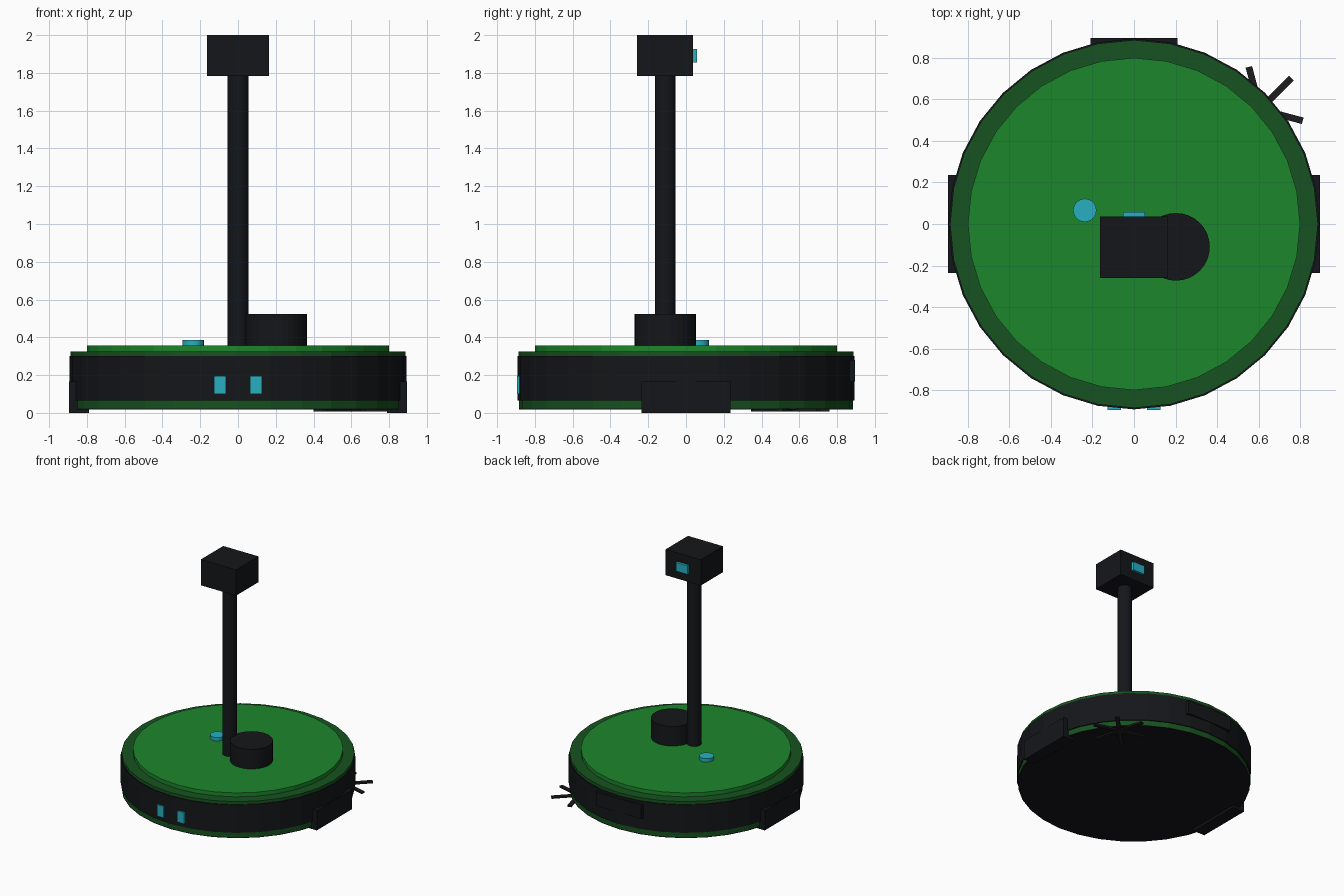
import bpy, math

if "Cube" in bpy.data.objects:
    bpy.data.objects.remove(bpy.data.objects["Cube"])


def material(name, rgb):
    m = bpy.data.materials.new(name)
    m.diffuse_color = (*rgb, 1)
    m.use_nodes = True
    m.node_tree.nodes["Principled BSDF"].inputs["Base Color"].default_value = m.diffuse_color
    return m


GREEN = material("green", (0.012, 0.24, 0.025))
DARK_GREEN = material("dark_green", (0.008, 0.084, 0.014))
BLACK = material("black", (0.007, 0.008, 0.01))
GREY = material("charcoal", (0.012, 0.012, 0.014))
CYAN = material("cyan", (0.02, 0.43, 0.53))


def disc(name, mat, r, z0, z1, x=0, y=0, sides=32):
    bpy.ops.mesh.primitive_cylinder_add(vertices=sides, radius=r, depth=z1 - z0,
                                        location=(x, y, (z0 + z1) / 2))
    o = bpy.context.object
    o.name = name
    o.data.materials.append(mat)
    return o


def box(name, mat, xs, ys, zs, angle=0):
    bounds = (xs, ys, zs)
    bpy.ops.mesh.primitive_cube_add(size=1, location=[sum(b) / 2 for b in bounds])
    o = bpy.context.object
    o.name = name
    o.scale = [b[1] - b[0] for b in bounds]
    o.rotation_euler.z = angle
    o.data.materials.append(mat)
    return o


# Round body, stacked from the underside up
disc("base_plate", BLACK, 0.885, 0.018, 0.024)
disc("lower_rim", DARK_GREEN, 0.885, 0.024, 0.066)
disc("bumper_band", BLACK, 0.893, 0.066, 0.30)
disc("upper_rim", DARK_GREEN, 0.886, 0.30, 0.325)
disc("top_deck", GREEN, 0.80, 0.325, 0.358)

# Deck parts
disc("deck_button", CYAN, 0.056, 0.358, 0.387, -0.237, 0.066, 24)
disc("sensor_turret", BLACK, 0.163, 0.358, 0.523, 0.202, -0.11)
disc("mast", BLACK, 0.055, 0.358, 1.785, 0, -0.11, 24)

# Camera head, with its lens facing the back
box("camera_head", BLACK, (-0.163, 0.163), (-0.259, 0.037), (1.783, 2.0))
box("camera_lens", CYAN, (-0.054, 0.054), (0.03, 0.058), (1.855, 1.927))

# Mirrored wheels and front lights
for side, s in (("left", -1), ("right", 1)):
    box(side + "_wheel", BLACK, sorted((s * 0.79, s * 0.896)), (-0.235, 0.235), (0, 0.165))
    box(side + "_front_light", CYAN, sorted((s * 0.063, s * 0.127)), (-0.895, -0.86), (0.10, 0.195))

# Rear panel
box("rear_panel", BLACK, (-0.21, 0.21), (0.86, 0.896), (0.165, 0.28))

# Six-armed side brush made of three crossing bars
for i in range(3):
    box(f"side_brush_bar_{i + 1}", GREY, (0.608 - 0.212, 0.608 + 0.212),
        (0.552 - 0.016, 0.552 + 0.016), (0.008, 0.022), math.radians(45 + 60 * i))
